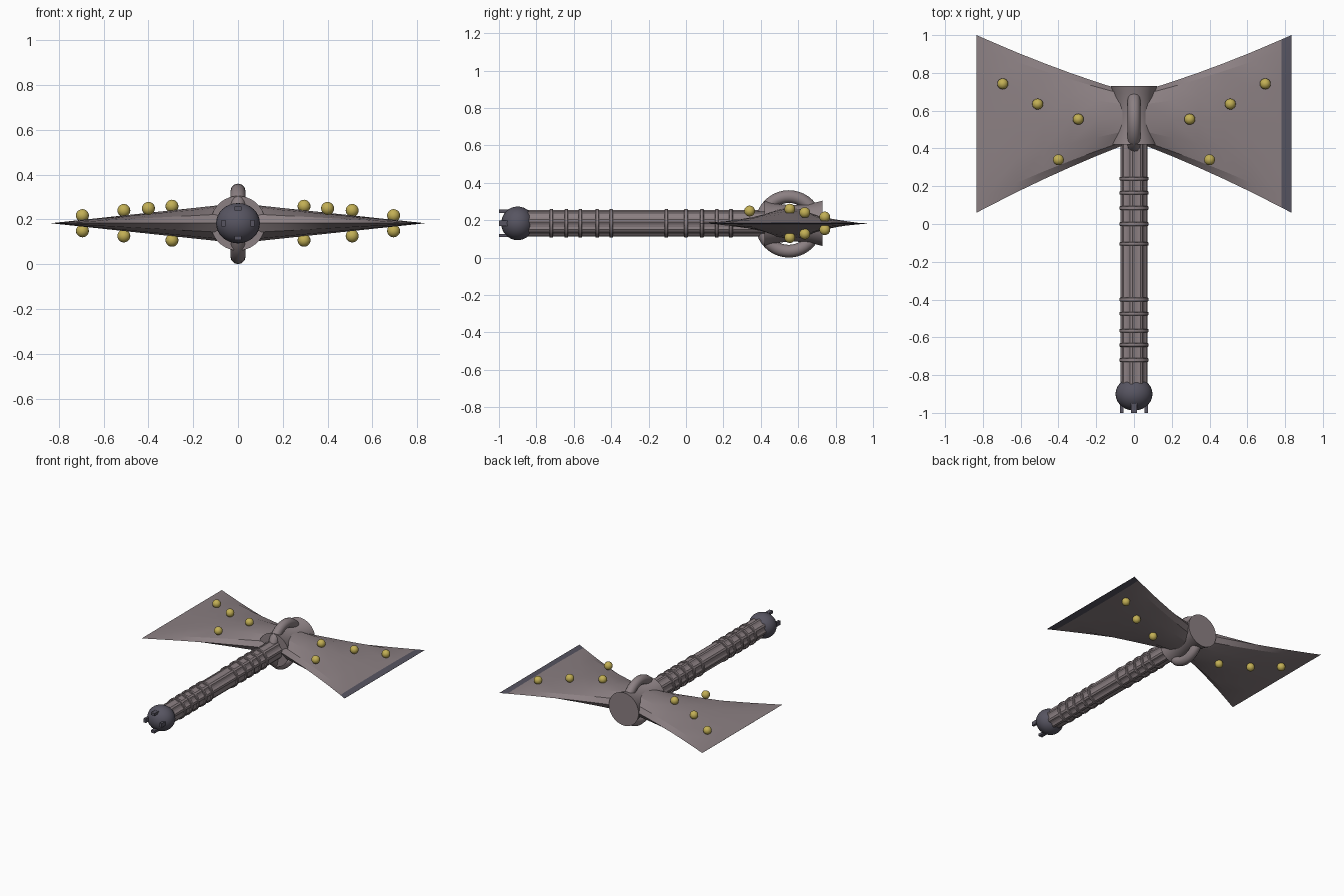
import bpy, bmesh, math
from mathutils import Matrix

if "Cube" in bpy.data.objects:
    bpy.data.objects.remove(bpy.data.objects["Cube"])

CZ = 0.183  # height of the weapon's axis


def material(name, rgb):
    m = bpy.data.materials.new(name)
    m.diffuse_color = (*rgb, 1)
    m.use_nodes = True
    m.node_tree.nodes["Principled BSDF"].inputs["Base Color"].default_value = m.diffuse_color
    return m


STEEL = material("warm grey steel", (0.26, 0.215, 0.225))
DARK = material("dark blue grey", (0.095, 0.09, 0.12))
GOLD = material("gold", (0.54, 0.43, 0.09))


def finish(name, bm, mats, smooth=None):
    bmesh.ops.remove_doubles(bm, verts=bm.verts, dist=1e-5)
    bmesh.ops.recalc_face_normals(bm, faces=bm.faces)
    me = bpy.data.meshes.new(name)
    bm.to_mesh(me)
    bm.free()
    ob = bpy.data.objects.new(name, me)
    bpy.context.collection.objects.link(ob)
    for m in mats:
        me.materials.append(m)
    if smooth:
        bpy.ops.object.select_all(action='DESELECT')
        ob.select_set(True)
        bpy.context.view_layer.objects.active = ob
        bpy.ops.object.shade_smooth_by_angle(angle=math.radians(smooth))
    return ob


def loft(bm, rings, caps=True):
    """Skin a list of closed point loops."""
    loops = [[bm.verts.new(p) for p in r] for r in rings]
    n = len(loops[0])
    for a, b in zip(loops, loops[1:]):
        for i in range(n):
            j = (i + 1) % n
            bm.faces.new((a[i], a[j], b[j], b[i]))
    if caps:
        bm.faces.new(loops[0])
        bm.faces.new(loops[-1])


def circle(y, radius, n=32, flute=0.0):
    """Loop around the handle axis, every other pair of points sunk by flute."""
    pts = []
    for i in range(n):
        a = 2 * math.pi * (i + 0.5) / n
        r = radius - (flute if (i // 2) % 2 else 0)
        pts.append((r * math.cos(a), y, CZ + r * math.sin(a)))
    return pts


def turned(name, profile, mat, n=32, flute=0.0, smooth=None):
    bm = bmesh.new()
    loft(bm, [circle(y, r, n, flute) for y, r in profile])
    return finish(name, bm, [mat], smooth)


def ball(name, loc, size, mat, u=20, v=12):
    bm = bmesh.new()
    bmesh.ops.create_uvsphere(bm, u_segments=u, v_segments=v, radius=1)
    bmesh.ops.scale(bm, vec=size, verts=bm.verts)
    bmesh.ops.translate(bm, vec=loc, verts=bm.verts)
    return finish(name, bm, [mat], 40)


# Fluted handle with grip rings
turned("handle", [(-0.86, 0.071), (0.45, 0.071)], STEEL, 32, 0.007)
for y in (-0.72, -0.64, -0.565, -0.475, -0.40, -0.105, 0.0, 0.085, 0.165, 0.24):
    turned("grip_ring", [(y - 0.01, 0.074), (y - 0.007, 0.077),
                         (y + 0.007, 0.077), (y + 0.01, 0.074)], STEEL, 24, 0, 30)

# Waisted head socket
turned("head_socket", [(0.42 + 0.31 * t / 8, 0.098 + 0.024 * (t / 4 - 1) ** 2)
                       for t in range(9)], STEEL, 32, 0, 40)

# Upright ring through the socket
bm = bmesh.new()
rings = []
for i in range(41):
    a = 2 * math.pi * i / 40
    ring = []
    for k in range(12):
        b = 2 * math.pi * k / 12
        r = 0.146 + 0.034 * math.cos(b)
        ring.append((0.034 * math.sin(b), 0.55 + r * math.cos(a), 0.18 + r * math.sin(a)))
    rings.append(ring)
loft(bm, rings, caps=False)
finish("head_ring", bm, [STEEL], 40)

# Pommel with four prongs
ball("pommel", (0, -0.90, CZ), (0.098, 0.088, 0.09), DARK, 24, 16)
for i in range(4):
    bm = bmesh.new()
    bmesh.ops.create_cube(bm, size=1)
    bmesh.ops.scale(bm, vec=(0.03, 0.10, 0.018), verts=bm.verts)
    bmesh.ops.translate(bm, vec=(0, -0.95, 0.065), verts=bm.verts)
    bmesh.ops.rotate(bm, matrix=Matrix.Rotation(i * math.pi / 2, 3, 'Y'), verts=bm.verts)
    bmesh.ops.translate(bm, vec=(0, 0, CZ), verts=bm.verts)
    finish("pommel_prong", bm, [DARK])


# Flaring blades, oval at the root and flattened to a straight edge
def blade(name, side):
    bm = bmesh.new()
    rings = []
    for x in (0.06, 0.20, 0.34, 0.48, 0.62, 0.78, 0.833):
        t = (x - 0.1) / 0.733
        bow = t * (1 - t)
        half_y = 0.16 + 0.31 * t - 0.05 * bow
        half_z = 0.078 * (1 - t) + 0.0005
        mid_y = 0.56 - 0.03 * t
        rings.append([(side * x, mid_y + half_y * math.cos(k * math.pi / 6),
                       CZ + half_z * math.sin(k * math.pi / 6)) for k in range(12)])
    loft(bm, rings)
    ob = finish(name, bm, [STEEL, DARK], 15)
    # dark cutting edge on the right blade only
    for f in ob.data.polygons:
        f.material_index = int(f.center.x > 0.78)


blade("right_blade", 1)
blade("left_blade", -1)

# Gold studs: position and offset from the axis height
for x, y, dz, below in ((0.695, 0.742, 0.034, True), (0.51, 0.635, 0.057, True),
                        (0.295, 0.555, 0.076, True), (0.40, 0.34, 0.066, False)):
    for s in (-1, 1):
        ball("stud", (s * x, y, CZ + dz), (0.029,) * 3, GOLD, 16, 10)
        if below:
            ball("stud", (s * x, y, CZ - dz), (0.029,) * 3, GOLD, 16, 10)
